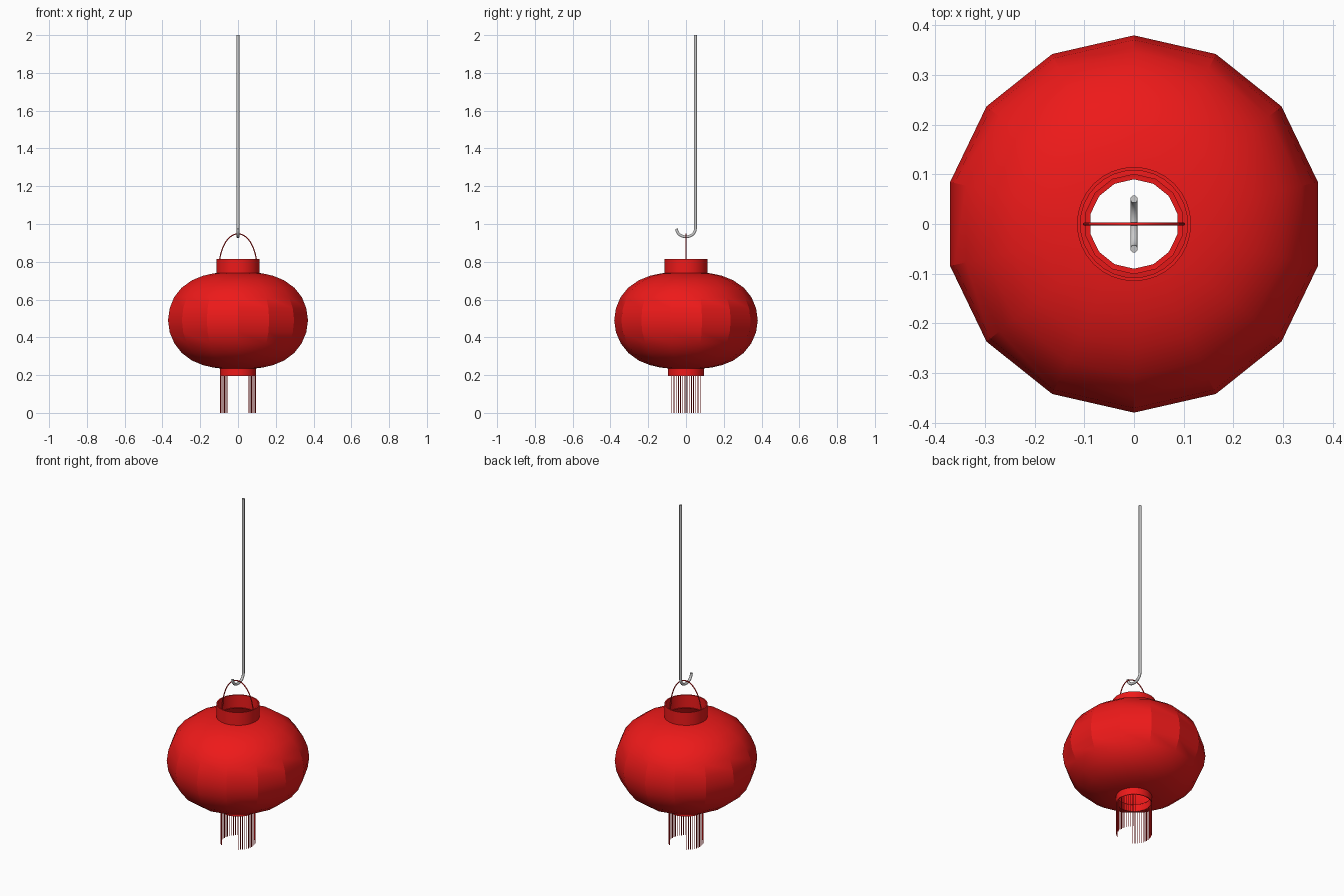
import bpy, bmesh, math
from math import sin, cos, pi, radians

if "Cube" in bpy.data.objects:
    bpy.data.objects.remove(bpy.data.objects["Cube"])

red = bpy.data.materials.new("red_paper")
red.diffuse_color = (0.85, 0.01, 0.01, 1)
red.use_nodes = True
red.node_tree.nodes["Principled BSDF"].inputs["Base Color"].default_value = red.diffuse_color


def lathe(name, profile, sides, closed=False, angle=22):
    """Revolve (radius, z) points around z with a vertex on the y axis."""
    bm = bmesh.new()
    rings = []
    for r, z in profile:
        rings.append([bm.verts.new((r * sin(2 * pi * i / sides), r * cos(2 * pi * i / sides), z))
                      for i in range(sides)])
    pairs = list(zip(rings, rings[1:]))
    if closed:
        pairs.append((rings[-1], rings[0]))
    for a, b in pairs:
        for i in range(sides):
            j = (i + 1) % sides
            bm.faces.new((a[i], a[j], b[j], b[i]))
    bmesh.ops.recalc_face_normals(bm, faces=bm.faces)
    return finish(name, bm, angle)


def finish(name, bm, angle):
    mesh = bpy.data.meshes.new(name)
    bm.to_mesh(mesh)
    bm.free()
    ob = bpy.data.objects.new(name, mesh)
    bpy.context.collection.objects.link(ob)
    mesh.materials.append(red)
    bpy.ops.object.select_all(action='DESELECT')
    ob.select_set(True)
    bpy.context.view_layer.objects.active = ob
    bpy.ops.object.shade_smooth_by_angle(angle=radians(angle))
    return ob


def wire(name, points, radius, material=None):
    """Round wire along a path."""
    cu = bpy.data.curves.new(name, 'CURVE')
    cu.dimensions = '3D'
    cu.bevel_depth = radius
    cu.bevel_resolution = 3
    cu.use_fill_caps = True
    sp = cu.splines.new('POLY')
    sp.points.add(len(points) - 1)
    for p, co in zip(sp.points, points):
        p.co = (*co, 1)
    sp.use_smooth = True
    if material:
        cu.materials.append(material)
    ob = bpy.data.objects.new(name, cu)
    bpy.context.collection.objects.link(ob)
    return ob


def collar(name, outer, inner, low, high):
    return lathe(name, [(outer, low), (outer, high), (inner, high), (inner, low)], 32, True, 30)


# Fourteen-panel paper shade, open at both ends
lathe("lantern_shade", [
    (0.09, 0.235), (0.135, 0.24), (0.19, 0.253), (0.25, 0.277), (0.305, 0.317),
    (0.345, 0.367), (0.371, 0.427), (0.38, 0.49), (0.371, 0.553), (0.347, 0.612),
    (0.307, 0.662), (0.25, 0.702), (0.19, 0.726), (0.135, 0.738), (0.10, 0.742)], 14)

# Collars above and below the shade
collar("top_collar", 0.115, 0.108, 0.735, 0.815)
collar("bottom_collar", 0.095, 0.09, 0.195, 0.238)

# Thin wire handle, a tall half ellipse
arc = [(0.1 * cos(pi * i / 32), 0, 0.768 + 0.18 * sin(pi * i / 32)) for i in range(33)]
wire("handle", [(0.1, 0, 0.742)] + arc + [(-0.1, 0, 0.742)], 0.003, red)

# Grey hanging rod ending in a hook
bend = [(0, 0.05 * cos(pi * i / 16), 0.975 - 0.043 * sin(pi * i / 16)) for i in range(17)]
wire("hanging_hook", [(0, 0.05, 2.0)] + bend, 0.0075)

# Fringe: two groups of thin strands under the bottom collar
bm = bmesh.new()
count, spread = 16, radians(54)
for side in (0, pi):
    for i in range(count):
        a = side - spread + 2 * spread * i / (count - 1)
        res = bmesh.ops.create_cone(bm, cap_ends=True, segments=6, radius1=0.002,
                                    radius2=0.002, depth=0.2)
        bmesh.ops.translate(bm, verts=res["verts"],
                            vec=(0.0925 * cos(a), 0.0925 * sin(a), 0.1))
finish("fringe", bm, 65)
